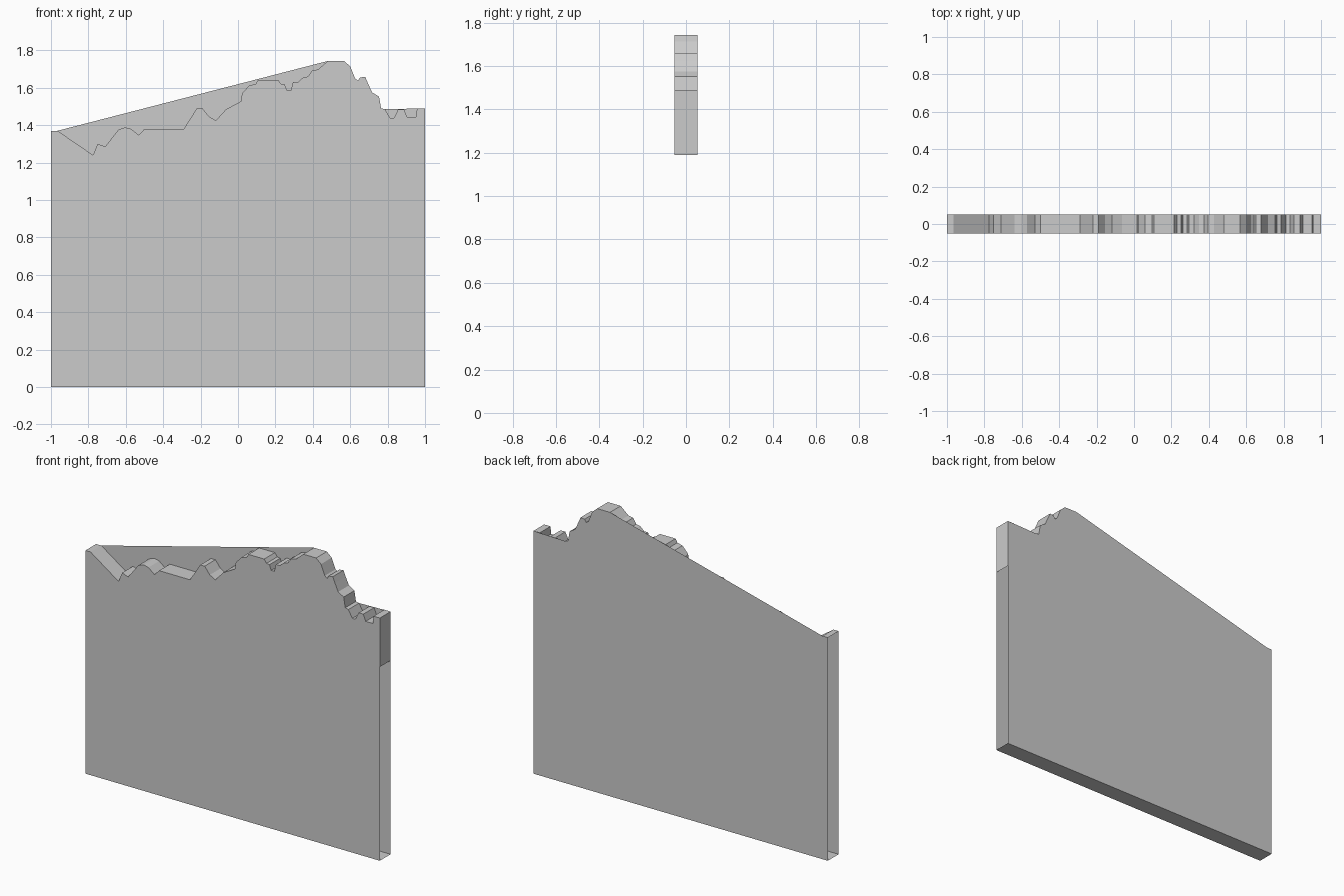
import bpy

D = 0.052  # half thickness of the wall

# Broken outline along the top of the front, left to right
BREAK = [
    (-1, 1.37), (-.965, 1.37), (-.775, 1.24), (-.75, 1.30), (-.71, 1.285),
    (-.64, 1.375), (-.605, 1.388), (-.572, 1.38), (-.53, 1.347), (-.5, 1.38),
    (-.29, 1.38), (-.22, 1.49), (-.19, 1.49), (-.155, 1.446), (-.118, 1.425),
    (-.065, 1.484), (.015, 1.527), (.022, 1.57), (.06, 1.612), (.095, 1.62),
    (.107, 1.642), (.214, 1.642), (.23, 1.62), (.25, 1.617), (.262, 1.585),
    (.283, 1.585), (.294, 1.63), (.32, 1.63), (.348, 1.655), (.374, 1.66),
    (.396, 1.692), (.428, 1.698), (.48, 1.743), (.567, 1.743), (.6, 1.714),
    (.626, 1.65), (.642, 1.637), (.652, 1.655), (.68, 1.658), (.695, 1.623),
    (.717, 1.575), (.754, 1.553), (.765, 1.49), (.786, 1.485), (.813, 1.438),
    (.834, 1.438), (.856, 1.484), (.888, 1.484), (.904, 1.444), (.952, 1.444),
    (.957, 1.49), (1, 1.49),
]
# The back bridges the dips: straight up to the peak, level at the right
START, PEAK, LEDGE = 1, 32, 43
BACK = BREAK[:START + 1] + BREAK[PEAK:LEDGE] + [(.786, 1.485), BREAK[-1]]


def add_mesh(name, verts, faces):
    mesh = bpy.data.meshes.new(name)
    mesh.from_pydata(verts, [], faces)
    mesh.update()
    obj = bpy.data.objects.new(name, mesh)
    bpy.context.collection.objects.link(obj)
    return obj


def add_panel(name, top, y):
    """Flat upright sheet under a top outline, facing away from the middle."""
    outline = [(-1, 0)] + top + [(1, 0)]
    if y < 0:
        outline.reverse()
    add_mesh(name, [(x, y, z) for x, z in outline], [range(len(outline))])


def add_strip(name, path):
    """Ribbon across the wall thickness along a path of (x, z) points."""
    verts = [(x, y, z) for x, z in path for y in (-D, D)]
    faces = [(2 * i, 2 * i + 2, 2 * i + 3, 2 * i + 1) for i in range(len(path) - 1)]
    add_mesh(name, verts, faces)


# Wall faces
add_panel("wall_front", BREAK, -D)
add_panel("wall_back", BACK, D)

# Broken top edge, turning a short way down the right end
add_strip("broken_top_edge", BREAK + [(1, 1.19)])

# Underside; the lower ends are open
add_strip("wall_base", [(1, 0), (-1, 0)])
